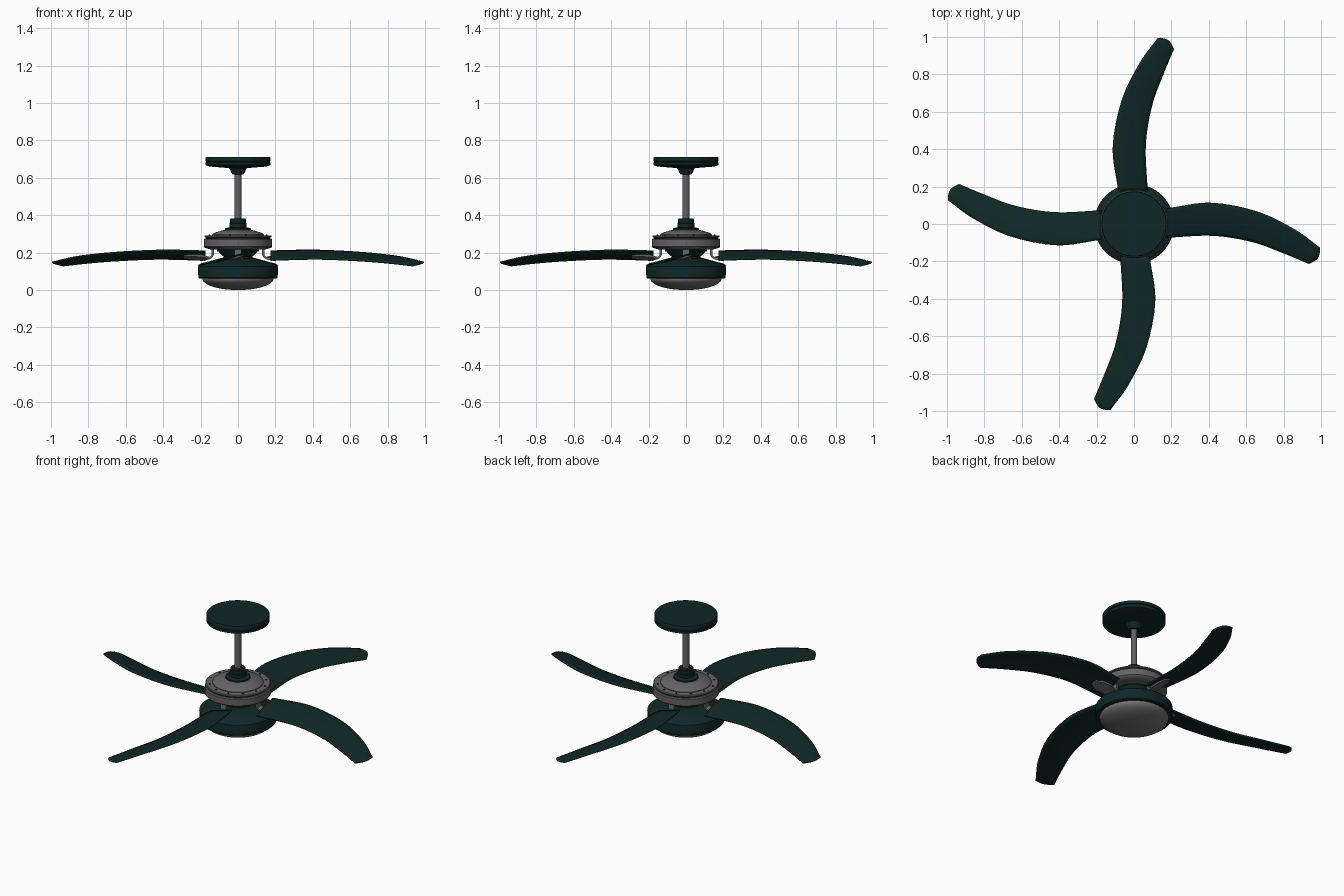
import bpy, bmesh, math
from mathutils import Vector, Matrix

cube = bpy.data.objects.get("Cube")
if cube:
    bpy.data.objects.remove(cube, do_unlink=True)


def material(name, r, g, b):
    m = bpy.data.materials.new(name)
    m.use_nodes = True
    m.diffuse_color = (r, g, b, 1)
    m.node_tree.nodes["Principled BSDF"].inputs["Base Color"].default_value = (r, g, b, 1)
    return m


green = material("dark green", 0.005, 0.02, 0.02)
metal = material("grey metal", 0.13, 0.125, 0.13)
glass = material("grey glass", 0.17, 0.165, 0.165)
black = material("black trim", 0.012, 0.012, 0.012)


def finish(name, bm, mat, angle=35):
    bmesh.ops.remove_doubles(bm, verts=bm.verts, dist=1e-5)
    bmesh.ops.recalc_face_normals(bm, faces=bm.faces)
    mesh = bpy.data.meshes.new(name)
    bm.to_mesh(mesh)
    bm.free()
    mesh.materials.append(mat)
    ob = bpy.data.objects.new(name, mesh)
    bpy.context.collection.objects.link(ob)
    bpy.ops.object.select_all(action="DESELECT")
    ob.select_set(True)
    bpy.context.view_layer.objects.active = ob
    bpy.ops.object.shade_smooth_by_angle(angle=math.radians(angle))
    return ob


def lathe(name, profile, mat, steps=64):
    """Revolve (radius, height) points around the vertical axis."""
    bm = bmesh.new()
    verts = [bm.verts.new((r, 0, z)) for r, z in profile]
    edges = [bm.edges.new(p) for p in zip(verts, verts[1:])]
    bmesh.ops.spin(bm, geom=verts + edges, cent=(0, 0, 0), axis=(0, 0, 1),
                   angle=math.tau, steps=steps, use_merge=True)
    return finish(name, bm, mat)


# Ceiling mount and rod
lathe("ceiling_canopy", [(0, .71), (.172, .71), (.175, .705), (.175, .69), (.17, .688),
                         (.17, .684), (.175, .682), (.174, .668), (.15, .66), (.05, .652),
                         (.042, .645), (.038, .63), (.028, .618), (0, .618)], green)
lathe("down_rod", [(0, .63), (.018, .63), (.018, .36), (0, .36)], metal, 32)
lathe("rod_coupler", [(0, .383), (.038, .383), (.042, .379), (.042, .36), (.046, .355),
                      (.046, .335), (.068, .33), (.07, .315), (0, .315)], green, 48)

# Motor
lathe("motor_cover", [(0, .322), (.07, .322), (.08, .32), (.13, .305), (.14, .296), (.14, .29),
                      (0, .29)], metal)
lathe("motor_rim", [(0, .292), (.176, .292), (.18, .289), (.18, .283), (.168, .28),
                    (0, .28)], metal)
lathe("motor_seam", [(.12, .282), (.17, .282), (.17, .274), (.12, .274)], black)
lathe("motor_body", [(0, .275), (.178, .275), (.183, .27), (.183, .232), (.178, .226),
                     (.15, .218), (0, .218)], metal)
bm = bmesh.new()
for i in range(12):
    a = math.tau * (i + .5) / 12
    bmesh.ops.create_cone(bm, cap_ends=True, segments=10, radius1=.005, radius2=.004, depth=.005,
                          matrix=Matrix.Translation((.158 * math.cos(a), .158 * math.sin(a), .294)))
finish("motor_screws", bm, black)

# Lower housing and light
lathe("lower_neck", [(0, .22), (.108, .22), (.108, .212), (.095, .195), (.078, .18),
                     (.075, .155), (0, .155)], green)
lathe("light_housing", [(0, .168), (.095, .168), (.13, .16), (.17, .147), (.2, .135), (.212, .127),
                        (.214, .12), (.212, .066), (.208, .062), (.185, .062), (.185, .07),
                        (0, .07)], green)
bowl = [(.19 * math.cos(t * math.pi / 24), .06 - .06 * math.sin(t * math.pi / 24))
        for t in range(12)]
lathe("light_bowl", [(0, .068), (.19, .068)] + bowl + [(0, 0)], glass)

# Blade edges, root to tip
BACK = [Vector(p) for p in [(.175, .083, .208), (.41, .113, .212), (.66, .066, .2),
                            (.86, -.03, .178), (.993, -.125, .148)]]
FRONT = [Vector(p) for p in [(.175, -.072, .16), (.42, -.062, .166), (.63, -.095, .158),
                             (.79, -.152, .146), (.935, -.212, .13)]]


def along(points, s):
    """Smooth curve through evenly spaced control points."""
    pts = [2 * points[0] - points[1]] + points + [2 * points[-1] - points[-2]]
    x = s * (len(points) - 1)
    i = min(int(x), len(points) - 2)
    t = x - i
    a, b, c, d = pts[i:i + 4]
    return .5 * (2 * b + (c - a) * t + (2 * a - 5 * b + 4 * c - d) * t * t
                 + (3 * b - a - 3 * c + d) * t ** 3)


def blade_point(s, w):
    p = along(BACK, s).lerp(along(FRONT, s), w)
    bulge = math.sin(math.pi * w)
    return p + bulge * (Vector((.02, -.012, 0)) * s ** 8 + Vector((0, 0, .004)))


def build_blade():
    bm = bmesh.new()
    rows, cols = 32, 8
    grid = [[bm.verts.new(blade_point(i / rows, j / cols)) for j in range(cols + 1)]
            for i in range(rows + 1)]
    for r0, r1 in zip(grid, grid[1:]):
        for j in range(cols):
            bm.faces.new((r0[j], r0[j + 1], r1[j + 1], r1[j]))
    ob = finish("blade", bm, green)
    mod = ob.modifiers.new("thickness", "SOLIDIFY")
    mod.thickness = .008
    mod.offset = 0
    return ob


def build_bracket():
    # Bent arm from the motor, ending in a tapered plate under the blade
    bm = bmesh.new()
    path = [(.135, .228), (.135, .19), (.14, .178), (.152, .171), (.19, .172), (.25, .176),
            (.29, .179)]
    widths = [.018, .018, .018, .02, .035, .032, .016]
    rings = []
    for i, ((x, z), w) in enumerate(zip(path, widths)):
        x0, z0 = path[max(i - 1, 0)]
        x1, z1 = path[min(i + 1, len(path) - 1)]
        n = Vector((z0 - z1, 0, x1 - x0)).normalized() * .006
        tilt = .3 if x > .16 else 0
        rings.append([bm.verts.new(Vector((x, y, z + y * tilt)) + n * k)
                      for y, k in ((-w, -1), (w, -1), (w, 1), (-w, 1))])
    for a, b in zip(rings, rings[1:]):
        for j in range(4):
            bm.faces.new((a[j], a[(j + 1) % 4], b[(j + 1) % 4], b[j]))
    bm.faces.new(rings[0])
    bm.faces.new(rings[-1])
    return finish("blade_bracket", bm, metal)


# Four blades with their brackets
for part in (build_blade(), build_bracket()):
    base = part.name
    for k in range(1, 4):
        copy = part.copy()
        copy.name = f"{base}_{k + 1}"
        copy.rotation_euler.z = k * math.pi / 2
        bpy.context.collection.objects.link(copy)
    part.name = base + "_1"
